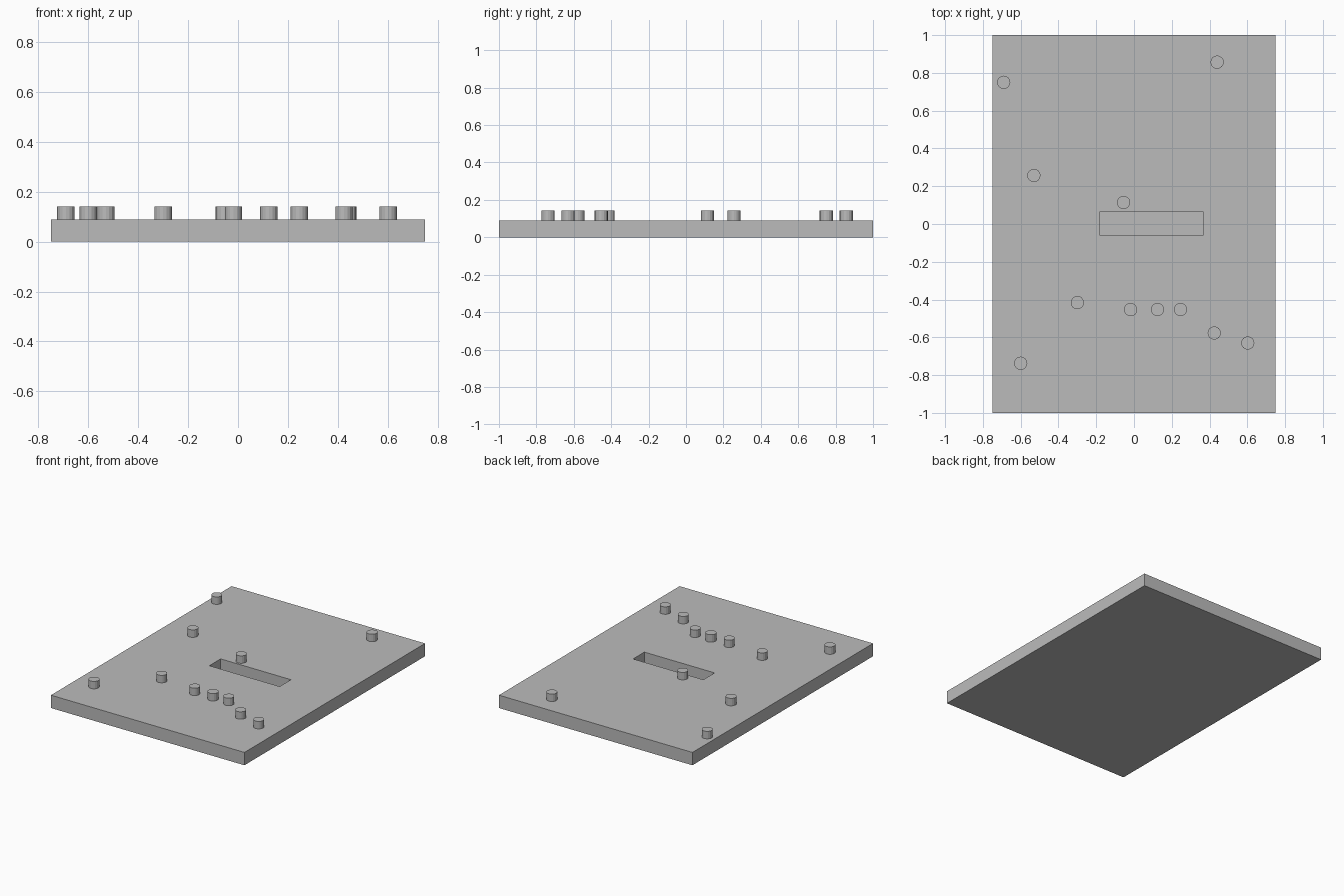
import bpy
import bmesh

if "Cube" in bpy.data.objects:
    bpy.data.objects.remove(bpy.data.objects["Cube"], do_unlink=True)

PLATE_TOP = 0.09
PEG_TOP = 0.142
PEG_RADIUS = 0.035

grey = bpy.data.materials.new("plain grey")
grey.use_nodes = True
colour = (0.5, 0.5, 0.5, 1)
grey.diffuse_color = colour
grey.node_tree.nodes["Principled BSDF"].inputs["Base Color"].default_value = colour


def finish(bm, name):
    bmesh.ops.recalc_face_normals(bm, faces=bm.faces)
    mesh = bpy.data.meshes.new(name)
    bm.to_mesh(mesh)
    bm.free()
    mesh.materials.append(grey)
    obj = bpy.data.objects.new(name, mesh)
    bpy.context.collection.objects.link(obj)
    return obj


def rectangle(bm, x0, x1, y0, y1, z):
    return [bm.verts.new((x, y, z)) for x, y in ((x0, y0), (x1, y0), (x1, y1), (x0, y1))]


# Base plate: rectangular loops joined from the underside to the slot floor
bm = bmesh.new()
outer = (-0.75, 0.75, -1, 1)
slot = (-0.18, 0.365, -0.06, 0.065)
loops = [rectangle(bm, *outer, 0), rectangle(bm, *outer, PLATE_TOP),
         rectangle(bm, *slot, PLATE_TOP), rectangle(bm, *slot, 0.015)]
for low, high in zip(loops, loops[1:]):
    for i in range(4):
        j = (i + 1) % 4
        bm.faces.new((low[i], low[j], high[j], high[i]))
bm.faces.new(loops[0])
bm.faces.new(loops[-1])
finish(bm, "base_plate")

# Round pegs standing on the plate
pegs = [(-0.69, 0.75), (0.44, 0.857), (-0.53, 0.257), (-0.055, 0.114),
        (-0.3, -0.416), (-0.018, -0.453), (0.124, -0.453), (0.246, -0.453),
        (0.425, -0.577), (0.602, -0.63), (-0.6, -0.737)]
for number, (x, y) in enumerate(pegs, 1):
    bm = bmesh.new()
    bmesh.ops.create_cone(bm, cap_ends=True, segments=16, radius1=PEG_RADIUS,
                          radius2=PEG_RADIUS, depth=PEG_TOP - PLATE_TOP)
    peg = finish(bm, f"peg_{number}")
    peg.location = (x, y, (PLATE_TOP + PEG_TOP) / 2)
